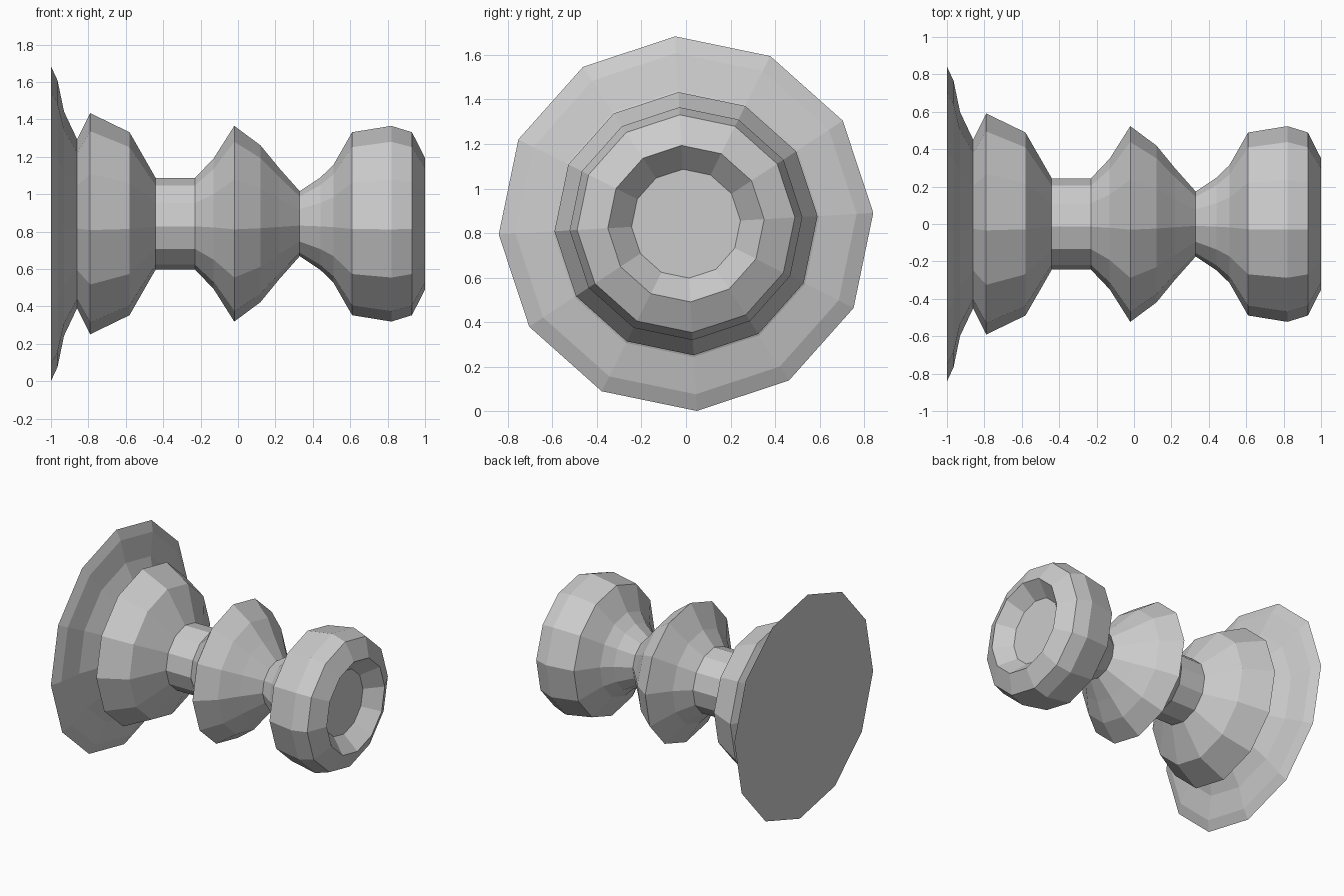
import bpy, bmesh
from math import cos, sin, pi, radians
from mathutils import Vector

default = bpy.data.objects.get("Cube")
if default:
    bpy.data.objects.remove(default)

SIDES = 12
TWIST = radians(3.3)      # first rib sits slightly above the +y axis
AXIS_Z = 0.842            # height of the turning axis

# Turned profile: (position along x, radius)
PROFILE = [
    # wall flange
    (-1.0, 0.843), (-0.965, 0.768), (-0.93, 0.6), (-0.86, 0.452),
    # collar and neck
    (-0.79, 0.592), (-0.58, 0.49), (-0.44, 0.245), (-0.23, 0.245),
    # middle bead
    (-0.13, 0.35), (-0.02, 0.524), (0.12, 0.42), (0.22, 0.298), (0.33, 0.174),
    # head with dished end
    (0.44, 0.247), (0.51, 0.315), (0.61, 0.49), (0.82, 0.524), (0.93, 0.49),
    (1.0, 0.352), (0.89, 0.245),
]

# Single plain material
grey = bpy.data.materials.new("light grey")
grey.use_nodes = True
colour = (0.6, 0.6, 0.6, 1.0)
grey.diffuse_color = colour
grey.node_tree.nodes["Principled BSDF"].inputs["Base Color"].default_value = colour


def lathe(name, profile):
    """Spin a profile round the x axis and cap both ends."""
    bm = bmesh.new()
    verts = [bm.verts.new((x, r * cos(TWIST), AXIS_Z + r * sin(TWIST)))
             for x, r in profile]
    edges = [bm.edges.new(pair) for pair in zip(verts, verts[1:])]
    bmesh.ops.spin(bm, geom=verts + edges, cent=Vector((0, 0, AXIS_Z)),
                   axis=Vector((1, 0, 0)), angle=2 * pi, steps=SIDES)
    bmesh.ops.remove_doubles(bm, verts=bm.verts[:], dist=0.0005)
    rims = [e for e in bm.edges if e.is_boundary]
    bmesh.ops.holes_fill(bm, edges=rims, sides=SIDES)
    bmesh.ops.recalc_face_normals(bm, faces=bm.faces[:])
    mesh = bpy.data.meshes.new(name)
    bm.to_mesh(mesh)
    bm.free()
    mesh.materials.append(grey)
    obj = bpy.data.objects.new(name, mesh)
    bpy.context.collection.objects.link(obj)
    return obj


lathe("turned_knob", PROFILE)
